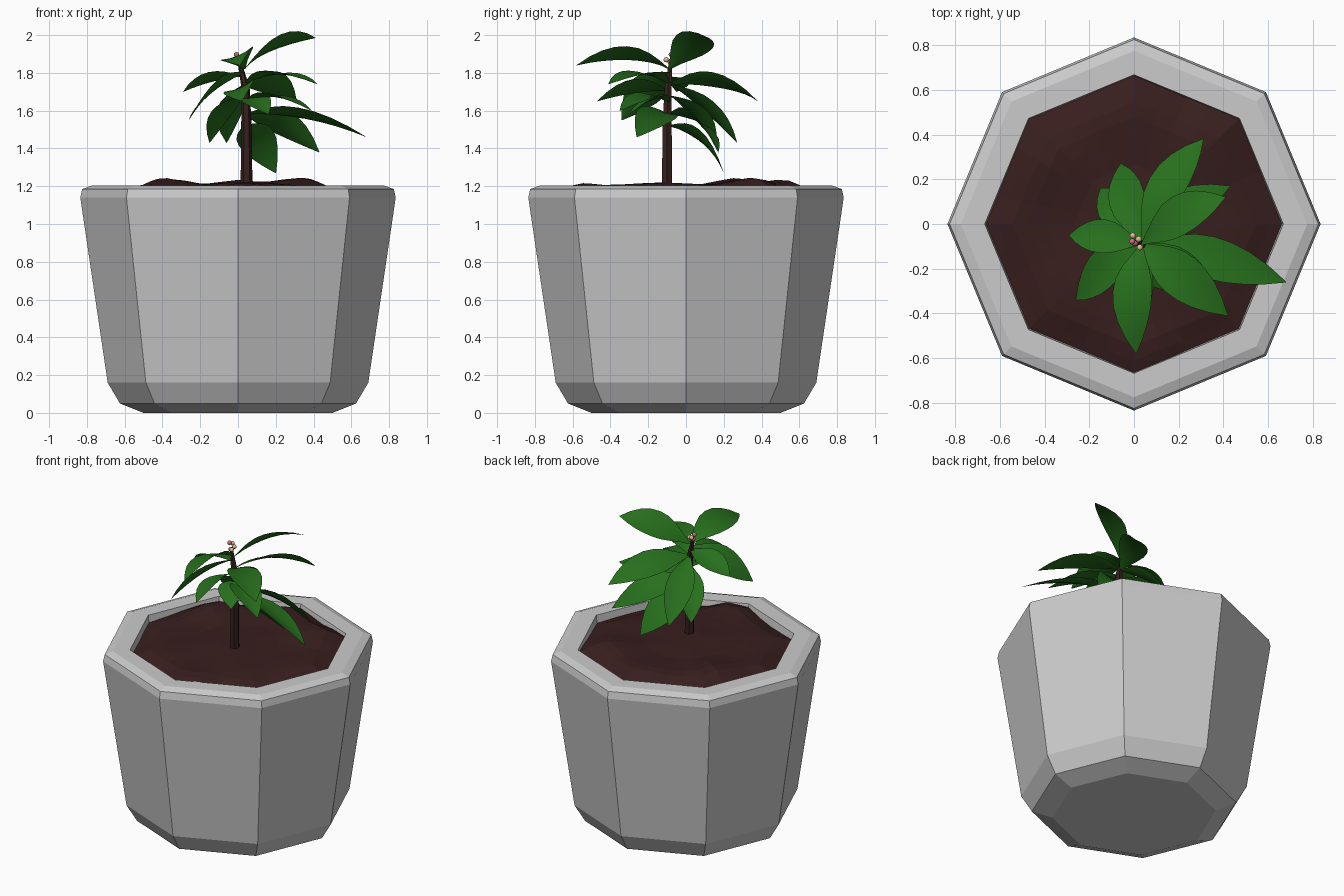
import bpy, bmesh, math
from mathutils import Vector

if "Cube" in bpy.data.objects:
    bpy.data.objects.remove(bpy.data.objects["Cube"])


def mat(name, rgb):
    m = bpy.data.materials.new(name)
    m.diffuse_color = (*rgb, 1)
    m.use_nodes = True
    m.node_tree.nodes["Principled BSDF"].inputs["Base Color"].default_value = m.diffuse_color
    return m


def add(name, bm, material=None, smooth=False):
    me = bpy.data.meshes.new(name)
    bm.to_mesh(me)
    bm.free()
    if material:
        me.materials.append(material)
    for p in me.polygons:
        p.use_smooth = smooth
    ob = bpy.data.objects.new(name, me)
    bpy.context.collection.objects.link(ob)
    return ob


def bridge(bm, rows, closed):
    for a, b in zip(rows, rows[1:]):
        n = len(a)
        for i in range(n if closed else n - 1):
            j = (i + 1) % n
            bm.faces.new((a[i], a[j], b[j], b[i]))


GREEN = mat("leaf_green", (0.02, 0.16, 0.012))
SOIL = mat("soil_brown", (0.04, 0.013, 0.013))
BARK = mat("stem_brown", (0.035, 0.014, 0.012))
PINK = mat("bud_pink", (0.65, 0.15, 0.2))
PEACH = mat("bud_peach", (0.8, 0.5, 0.3))

# Octagonal pot from a lathe profile, corners on the axes
profile = [(0.50, 0), (0.625, 0.05), (0.69, 0.16), (0.835, 1.14), (0.825, 1.185),
           (0.775, 1.203), (0.668, 1.203), (0.655, 1.1)]
bm = bmesh.new()
rings = [[bm.verts.new((r * math.cos(k * math.pi / 4), r * math.sin(k * math.pi / 4), z))
          for k in range(8)] for r, z in profile]
bridge(bm, rings, True)
bm.faces.new(rings[0][::-1])
add("pot", bm)


# Uneven soil filling the octagonal opening
def soil_z(x, y, t):
    def bump(cx, cy, h, w):
        return h * math.exp(-((x - cx) ** 2 + (y - cy) ** 2) / w)
    z = 1.195 + bump(-0.42, 0.28, 0.05, 0.03) + bump(0.36, 0.36, 0.05, 0.03)
    z += bump(0, 0.5, 0.035, 0.04) + bump(0.05, -0.1, 0.025, 0.08) + bump(0.1, -0.62, 0.05, 0.015)
    z += 0.006 * math.sin(13 * x + 2) * math.cos(11 * y)
    return z - 0.04 * max(0, (t - 0.8) / 0.2)


bm = bmesh.new()
rings = []
for t in (0.2, 0.4, 0.6, 0.72, 0.82, 0.92, 1):
    ring = []
    for k in range(32):
        a = k * math.tau / 32
        r = 0.665 * t * math.cos(math.pi / 8) / math.cos(a % (math.pi / 4) - math.pi / 8)
        x, y = r * math.cos(a), r * math.sin(a)
        ring.append(bm.verts.new((x, y, soil_z(x, y, t))))
    rings.append(ring)
bridge(bm, rings[::-1], True)
bm.faces.new(rings[0])
bmesh.ops.recalc_face_normals(bm, faces=bm.faces)
add("soil", bm, SOIL)

# Tapered stem
bm = bmesh.new()
rings = []
for x, y, z, r in [(0.045, -0.1, 1.15, 0.032), (0.045, -0.1, 1.5, 0.028),
                   (0.04, -0.095, 1.72, 0.022), (0.005, -0.08, 1.87, 0.009)]:
    rings.append([bm.verts.new((x + r * math.cos(k * math.pi / 3), y + r * math.sin(k * math.pi / 3), z))
                  for k in range(6)])
bridge(bm, rings, True)
bm.faces.new(rings[-1])
add("stem", bm, BARK)

# Leaves: arched blades, the whole crown leaning toward the back left
LEAN = Vector((-0.35, 0.35, 0.87)).normalized()
OUTLINE = [0.06, 0.35, 0.68, 0.92, 1, 0.95, 0.76, 0.45, 0.02]


def leaf(i, tip, base_z, width, arch):
    tip = Vector(tip)
    base = Vector((0.035, -0.09, base_z))
    mid = (base + tip) / 2 + LEAN * arch * 2
    bm = bmesh.new()
    rows = []
    for k, w in enumerate(OUTLINE):
        t = k / (len(OUTLINE) - 1)
        p = base * (1 - t) ** 2 + mid * 2 * t * (1 - t) + tip * t * t
        tangent = (mid - base) * (1 - t) + (tip - mid) * t
        side = tangent.cross(LEAN).normalized()
        up = side.cross(tangent).normalized()
        rows.append([bm.verts.new(p + side * s * w * width / 2 + up * 0.015 * w * s * s)
                     for s in (-1, -0.5, 0, 0.5, 1)])
    bridge(bm, rows, False)
    add(f"leaf_{i}", bm, GREEN, True)


leaves = [
    ((0.41, 0.12, 1.985), 1.82, 0.20, 0.05),
    ((0.01, -0.58, 1.84), 1.82, 0.19, 0.07),
    ((0.42, -0.41, 1.74), 1.74, 0.20, 0.06),
    ((0.39, -0.35, 1.60), 1.64, 0.18, 0.06),
    ((0.68, -0.26, 1.46), 1.58, 0.20, 0.06),
    ((0.31, 0.38, 1.65), 1.74, 0.19, 0.06),
    ((0.43, 0.17, 1.38), 1.58, 0.19, 0.07),
    ((0.20, 0.20, 1.27), 1.52, 0.20, 0.06),
    ((-0.06, 0.27, 1.43), 1.74, 0.17, 0.04),
    ((-0.15, 0.16, 1.43), 1.68, 0.16, 0.04),
    ((-0.29, -0.05, 1.70), 1.78, 0.16, 0.03),
    ((-0.26, -0.34, 1.55), 1.80, 0.20, 0.04),
    ((0.02, -0.47, 1.65), 1.70, 0.18, 0.05),
    ((0.16, -0.30, 1.58), 1.66, 0.17, 0.04),
]
for i, args in enumerate(leaves):
    leaf(i + 1, *args)

# Flower buds at the stem tip
buds = [(-0.005, -0.052, 1.885, PEACH), (0.021, -0.068, 1.875, PEACH), (-0.008, -0.078, 1.897, PINK),
        (0.026, -0.105, 1.87, PEACH), (0.005, -0.085, 1.86, PINK)]
for i, (x, y, z, m) in enumerate(buds):
    bm = bmesh.new()
    bmesh.ops.create_icosphere(bm, subdivisions=2, radius=0.014)
    bmesh.ops.translate(bm, verts=bm.verts, vec=(x, y, z))
    add(f"bud_{i + 1}", bm, m, True)
